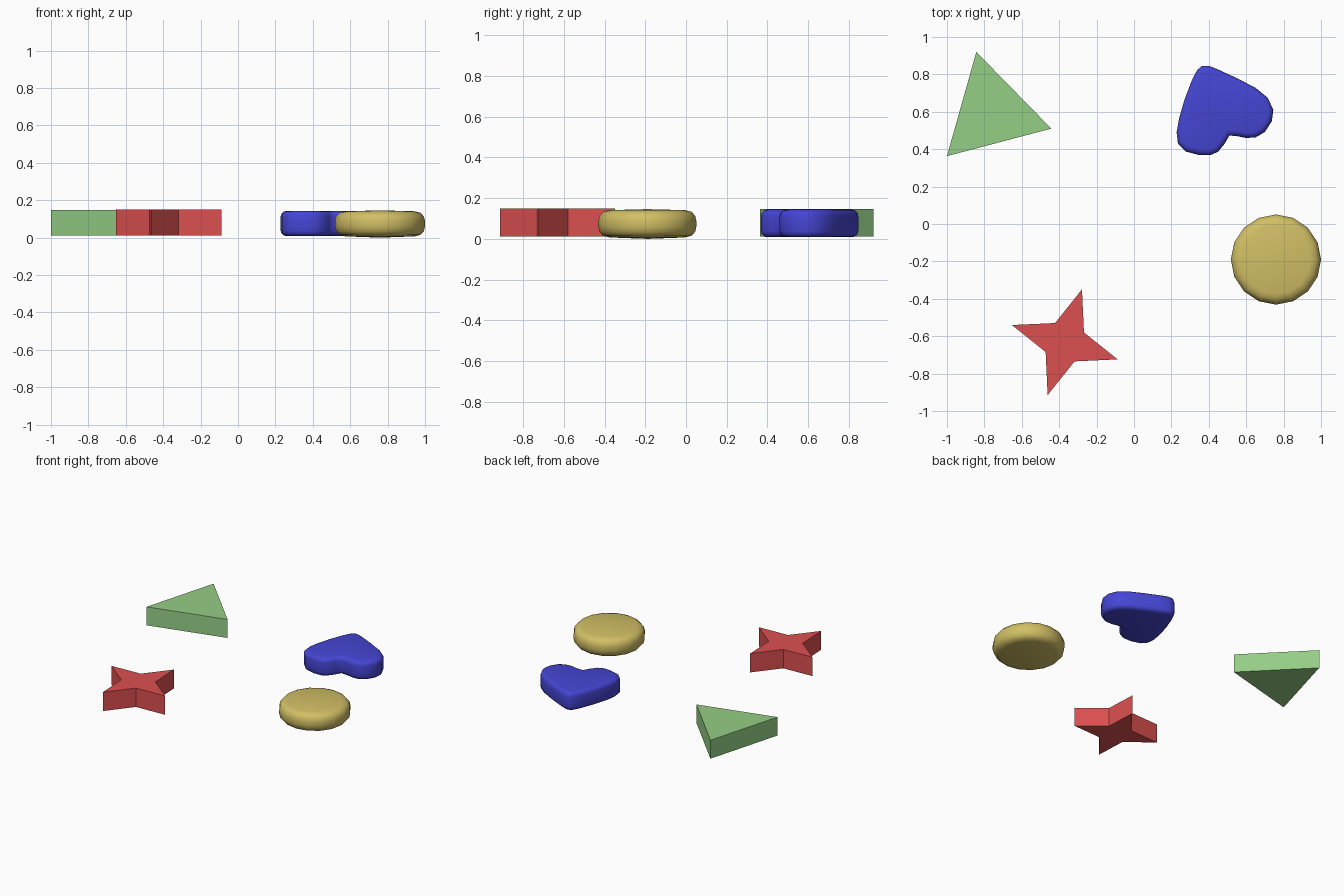
import bpy, bmesh, math
from mathutils import Vector

if "Cube" in bpy.data.objects:
    bpy.data.objects.remove(bpy.data.objects["Cube"])


def make_object(name, bm, color, smooth):
    bmesh.ops.recalc_face_normals(bm, faces=bm.faces)
    mesh = bpy.data.meshes.new(name)
    bm.to_mesh(mesh)
    bm.free()
    obj = bpy.data.objects.new(name, mesh)
    bpy.context.collection.objects.link(obj)
    mat = bpy.data.materials.new(name + "_color")
    mat.diffuse_color = (*color, 1)
    mat.use_nodes = True
    mat.node_tree.nodes["Principled BSDF"].inputs["Base Color"].default_value = mat.diffuse_color
    mesh.materials.append(mat)
    for p in mesh.polygons:
        p.use_smooth = smooth
    return obj


def prism(name, outline, z0, z1, color, bevel=0):
    """Extrude a flat outline upward, optionally rounding the rims."""
    bm = bmesh.new()
    face = bm.faces.new([bm.verts.new((x, y, z0)) for x, y in outline])
    new = bmesh.ops.extrude_face_region(bm, geom=[face], use_keep_orig=True)["geom"]
    top = [v for v in new if isinstance(v, bmesh.types.BMVert)]
    bmesh.ops.translate(bm, verts=top, vec=Vector((0, 0, z1 - z0)))
    if bevel:
        rims = [e for e in bm.edges if abs(e.verts[0].co.z - e.verts[1].co.z) < 1e-5]
        bmesh.ops.bevel(bm, geom=rims, offset=bevel, segments=3,
                        profile=0.5, affect='EDGES')
    return make_object(name, bm, color, bevel > 0)


# Triangle
prism("triangle", [(-1.0, 0.363), (-0.442, 0.51), (-0.843, 0.92)],
      0.011, 0.147, (0.30, 0.62, 0.24))

# Four-pointed star
star = []
for i in range(8):
    a = math.radians(72 + 45 * i)
    r = 0.297 if i % 2 == 0 else 0.115
    star.append((-0.37 + r * math.cos(a), -0.632 + r * math.sin(a)))
prism("star", star, 0.011, 0.15, (0.72, 0.08, 0.08))

# Heart with rounded rims
heart = [(0.40, 0.846), (0.45, 0.826), (0.55, 0.78), (0.65, 0.728), (0.715, 0.675),
         (0.745, 0.61), (0.737, 0.55), (0.70, 0.492), (0.65, 0.463), (0.60, 0.46),
         (0.55, 0.47), (0.51, 0.473), (0.485, 0.43), (0.45, 0.387), (0.41, 0.368),
         (0.35, 0.368), (0.275, 0.388), (0.235, 0.43), (0.228, 0.49), (0.24, 0.56),
         (0.27, 0.665), (0.31, 0.77), (0.337, 0.822), (0.363, 0.845)]
prism("heart", heart, 0.008, 0.143, (0.06, 0.06, 0.66), bevel=0.03)

# Disc: sixteen-sided lathe with softly domed faces
bm = bmesh.new()
profile = [(0, 0), (0.185, 0.007), (0.217, 0.015), (0.235, 0.035), (0.241, 0.06),
           (0.241, 0.088), (0.235, 0.113), (0.217, 0.133), (0.185, 0.141), (0, 0.146)]
pts = [bm.verts.new((r, 0, z)) for r, z in profile]
edges = [bm.edges.new(p) for p in zip(pts, pts[1:])]
bmesh.ops.spin(bm, geom=pts + edges, cent=(0, 0, 0), axis=(0, 0, 1),
               angle=2 * math.pi, steps=16, use_merge=True)
bmesh.ops.remove_doubles(bm, verts=bm.verts, dist=1e-4)
disc = make_object("disc", bm, (0.64, 0.52, 0.13), True)
disc.location = (0.759, -0.19, 0)
